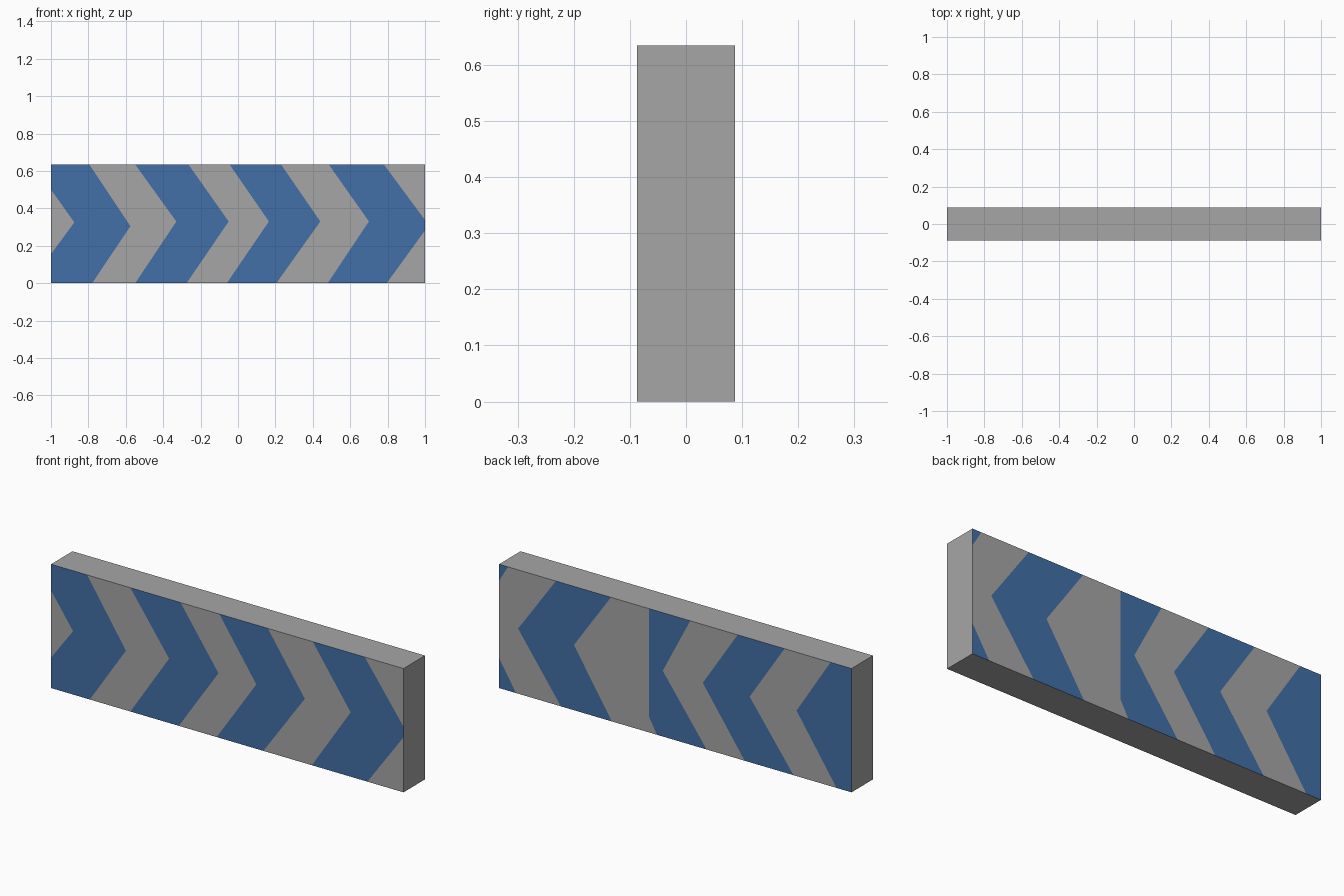
import bpy, bmesh
from mathutils import Vector

if "Cube" in bpy.data.objects:
    bpy.data.objects.remove(bpy.data.objects["Cube"])

HALF_X, HALF_Y, TOP = 1.0, 0.087, 0.635


def material(name, color):
    m = bpy.data.materials.new(name)
    m.diffuse_color = (*color, 1)
    m.use_nodes = True
    m.node_tree.nodes["Principled BSDF"].inputs["Base Color"].default_value = m.diffuse_color
    return m


grey = material("grey", (0.38, 0.38, 0.38))
blue = material("blue", (0.055, 0.16, 0.385))

# Stripe edges from low x to high x: (x at top, x at bend, bend height, x at bottom)
front = [(-1.096, -0.875, 0.325, -1.115), (-0.795, -0.575, 0.305, -0.78),
         (-0.55, -0.33, 0.33, -0.55), (-0.265, -0.05, 0.33, -0.275),
         (-0.045, 0.165, 0.33, -0.06), (0.23, 0.44, 0.33, 0.205),
         (0.485, 0.70, 0.33, 0.48), (0.78, 1.02, 0.31, 0.795)]
back = [(-0.881, -0.688, 0.336, -0.915), (-0.62, -0.422, 0.336, -0.671),
        (-0.354, -0.156, 0.336, -0.394), (-0.085, 0.071, 0.337, -0.178),
        (0.15, 0.15, 0.083, 0.105), (0.365, 0.575, 0.335, 0.36),
        (0.677, 0.892, 0.334, 0.649), (0.949, 1.12, 0.35, 0.904)]


def add_face(bm, points, normal, index):
    f = bm.faces.new([bm.verts.new(p) for p in points])
    f.normal_update()
    if f.normal.dot(Vector(normal)) < 0:
        f.normal_flip()
    f.material_index = index


def striped_face(bm, edges, y, first):
    """Cover one long side with alternating chevron bands."""
    edges = [(-2, -2, 0.32, -2)] + edges + [(2, 2, 0.32, 2)]
    for i, (a, b) in enumerate(zip(edges, edges[1:])):
        n, color = (0, y, 0), (i + first) % 2
        mids = [(b[1], y, b[2]), (a[1], y, a[2])]
        add_face(bm, [(a[0], y, TOP), (b[0], y, TOP)] + mids, n, color)
        add_face(bm, [(a[3], y, 0), (b[3], y, 0)] + mids, n, color)


bm = bmesh.new()
striped_face(bm, front, -HALF_Y, 0)
striped_face(bm, back, HALF_Y, 1)

# Trim the bands to the ends of the barrier
for s in (-1, 1):
    bmesh.ops.bisect_plane(bm, geom=bm.verts[:] + bm.edges[:] + bm.faces[:],
                           plane_co=(s * HALF_X, 0, 0), plane_no=(s, 0, 0),
                           clear_outer=True)

# Plain ends, top and bottom
corners = [(-1, -1), (1, -1), (1, 1), (-1, 1)]
for s in (-1, 1):
    add_face(bm, [(s * HALF_X, u * HALF_Y, TOP / 2 * (1 + v)) for u, v in corners], (s, 0, 0), 0)
    add_face(bm, [(u * HALF_X, v * HALF_Y, TOP / 2 * (1 + s)) for u, v in corners], (0, 0, s), 0)
bmesh.ops.remove_doubles(bm, verts=bm.verts[:], dist=1e-5)

mesh = bpy.data.meshes.new("striped_barrier")
bm.to_mesh(mesh)
bm.free()
mesh.materials.append(grey)
mesh.materials.append(blue)
bpy.context.collection.objects.link(bpy.data.objects.new("striped_barrier", mesh))
